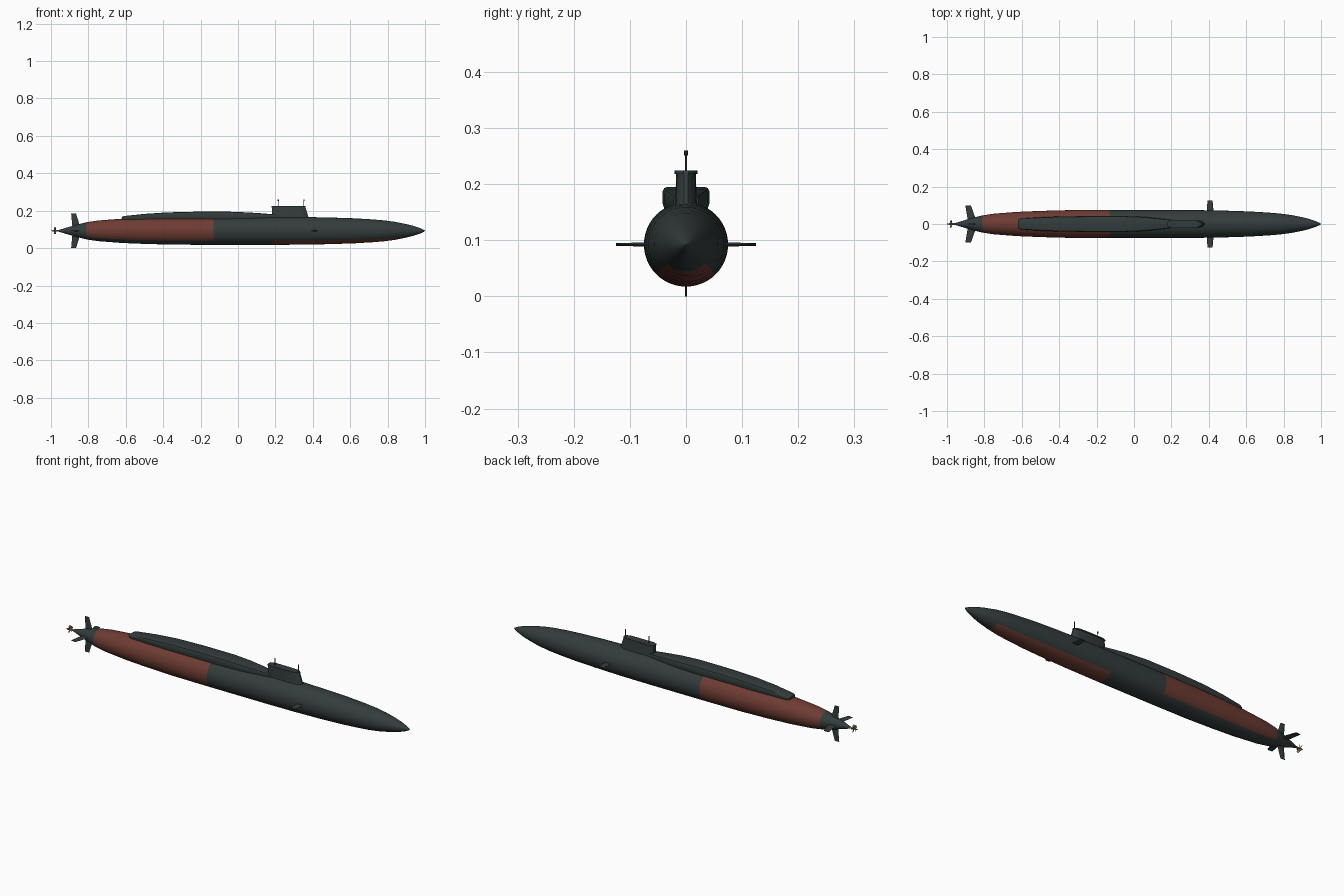
import bpy, bmesh, math
from mathutils import Vector

if "Cube" in bpy.data.objects:
    bpy.data.objects.remove(bpy.data.objects["Cube"], do_unlink=True)

AXIS = 0.0925  # height of the hull centreline


def material(name, rgb):
    m = bpy.data.materials.new(name)
    m.use_nodes = True
    m.diffuse_color = (*rgb, 1)
    m.node_tree.nodes["Principled BSDF"].inputs["Base Color"].default_value = (*rgb, 1)
    return m


dark = material("dark_grey_green", (0.034, 0.046, 0.045))
red = material("oxide_red", (0.155, 0.045, 0.033))
brass = material("brass", (0.30, 0.20, 0.09))


def finish(name, bm, mats, angle=35):
    bmesh.ops.recalc_face_normals(bm, faces=bm.faces)
    me = bpy.data.meshes.new(name)
    bm.to_mesh(me)
    bm.free()
    for m in mats:
        me.materials.append(m)
    ob = bpy.data.objects.new(name, me)
    bpy.context.collection.objects.link(ob)
    bpy.ops.object.select_all(action="DESELECT")
    ob.select_set(True)
    bpy.context.view_layer.objects.active = ob
    bpy.ops.object.shade_smooth_by_angle(angle=math.radians(angle))
    return ob


def loft(name, sections, mats=(dark,), angle=35):
    """Skin a list of closed cross-sections and cap both ends."""
    bm = bmesh.new()
    rings = [[bm.verts.new(p) for p in s] for s in sections]
    n = len(rings[0])
    for a, b in zip(rings, rings[1:]):
        for i in range(n):
            j = (i + 1) % n
            bm.faces.new((a[i], a[j], b[j], b[i]))
    bm.faces.new(rings[0])
    bm.faces.new(rings[-1])
    return finish(name, bm, mats, angle)


def ring(x, r, n, cy=0, cz=AXIS):
    return [Vector((x, cy + r * math.sin(math.tau * i / n), cz - r * math.cos(math.tau * i / n)))
            for i in range(n)]


# Hull: turned profile from stern cone to bow
profile = [(-0.96, 0.004), (-0.9, 0.022), (-0.85, 0.036), (-0.81, 0.046), (-0.75, 0.055),
           (-0.62, 0.065), (-0.5, 0.070), (-0.35, 0.074), (-0.13, 0.075), (0.18, 0.075),
           (0.35, 0.074), (0.5, 0.071), (0.62, 0.067), (0.72, 0.061), (0.78, 0.056),
           (0.84, 0.048), (0.9, 0.036), (0.94, 0.026), (0.975, 0.014), (0.992, 0.006), (1.0, 0.001)]
hull = loft("hull", [ring(x, r, 48) for x, r in profile], (dark, red))
# Red paint: flanks and top aft, keel forward
for f in hull.data.polygons:
    c = f.center
    from_keel = math.degrees(math.atan2(abs(c.y), AXIS - c.z))
    aft = -0.81 < c.x < -0.13 and from_keel > 45
    fore = 0.18 < c.x < 0.84 and from_keel < 45
    f.material_index = int(aft or fore)

# Raised deck casing behind the sail: station, half width, top height
stations = [(-0.62, 0.022, 0.168), (-0.605, 0.029, 0.172), (-0.5, 0.036, 0.183),
            (-0.38, 0.041, 0.191), (-0.22, 0.042, 0.195), (-0.05, 0.042, 0.195),
            (0.05, 0.038, 0.191), (0.13, 0.030, 0.186), (0.2, 0.022, 0.180)]


def casing_section(x, w, top):
    half = [(0.8 * w, 0.142), (w, 0.166), (w, top - 0.008), (0.93 * w, top - 0.002), (0.8 * w, top)]
    return [Vector((x, y, z)) for y, z in half] + [Vector((x, -y, z)) for y, z in reversed(half)]


loft("deck_casing", [casing_section(*s) for s in stations], angle=40)


# Sail: rounded plan, leaning front edge, thin roof lip
def sail_section(z, back, front, w):
    half = [(back, 0.6 * w), (back + 0.02, w), (front - 0.07, w), (front - 0.03, 0.92 * w),
            (front - 0.01, 0.65 * w), (front, 0.2 * w)]
    return [Vector((x, y, z)) for x, y in half] + [Vector((x, -y, z)) for x, y in reversed(half)]


loft("sail", [sail_section(0.15, 0.182, 0.382, 0.021), sail_section(0.175, 0.182, 0.374, 0.019),
              sail_section(0.218, 0.182, 0.36, 0.0175)])
loft("sail_roof", [sail_section(0.218, 0.18, 0.362, 0.0205), sail_section(0.224, 0.18, 0.36, 0.0205)])


# Masts with small heads
def rod(name, x, z0, z1, r):
    bm = bmesh.new()
    bmesh.ops.create_cone(bm, cap_ends=True, segments=10, radius1=r, radius2=r, depth=z1 - z0)
    bmesh.ops.translate(bm, verts=bm.verts, vec=(x, 0, (z0 + z1) / 2))
    finish(name, bm, (dark,))


for label, x in (("aft", 0.215), ("forward", 0.352)):
    rod(label + "_mast", x, 0.215, 0.255, 0.0018)
    rod(label + "_mast_head", x, 0.251, 0.26, 0.0032)


# Control surfaces: lens sections lofted outward along a direction
def fin(name, direction, inner, outer, root, tip, thick):
    out = Vector(direction)
    side = out.cross(Vector((1, 0, 0)))
    sections = []
    for dist, (back, front), t in ((inner, root, thick), (outer, tip, thick * 0.6)):
        base = Vector((0, 0, AXIS)) + out * dist
        shape = [(0, 0), (0.35, 0.8), (0.7, 1), (0.92, 0.6), (1, 0),
                 (0.92, -0.6), (0.7, -1), (0.35, -0.8)]
        sections.append([base + Vector((back + u * (front - back), 0, 0)) + side * v * t
                         for u, v in shape])
    loft(name, sections)


for label, s in (("left", 1), ("right", -1)):
    fin(label + "_bow_plane", (0, s, 0), 0.06, 0.125, (0.388, 0.426), (0.393, 0.42), 0.004)
    fin(label + "_stern_plane", (0, s, 0), 0.015, 0.1, (-0.888, -0.842), (-0.902, -0.872), 0.003)
fin("upper_rudder", (0, 0, 1), 0.015, 0.0925, (-0.885, -0.842), (-0.892, -0.866), 0.003)
fin("lower_rudder", (0, 0, -1), 0.015, 0.0925, (-0.885, -0.842), (-0.892, -0.866), 0.003)

# Propeller: hub and twisted blades
loft("propeller_hub", [ring(-1.0, 0.001, 12), ring(-0.99, 0.004, 12), ring(-0.95, 0.005, 12)], (brass,))
bm = bmesh.new()
for k in range(5):
    a = math.tau * k / 5
    out = Vector((0, math.sin(a), math.cos(a)))
    side = Vector((0, math.cos(a), -math.sin(a)))
    centre = Vector((-0.978, 0, AXIS))
    strip = []
    for dist, half, pitch in ((0.003, 0.003, 0.5), (0.012, 0.007, 0.75), (0.018, 0.006, 0.9), (0.021, 0.002, 1.0)):
        chord = Vector((math.cos(pitch), 0, 0)) + side * math.sin(pitch)
        strip.append([bm.verts.new(centre + out * dist + chord * half * s) for s in (-1, 1)])
    for p, q in zip(strip, strip[1:]):
        bm.faces.new((p[0], p[1], q[1], q[0]))
blades = finish("propeller_blades", bm, (brass,))
solid = blades.modifiers.new("thickness", "SOLIDIFY")
solid.thickness = 0.0012
solid.offset = 0
